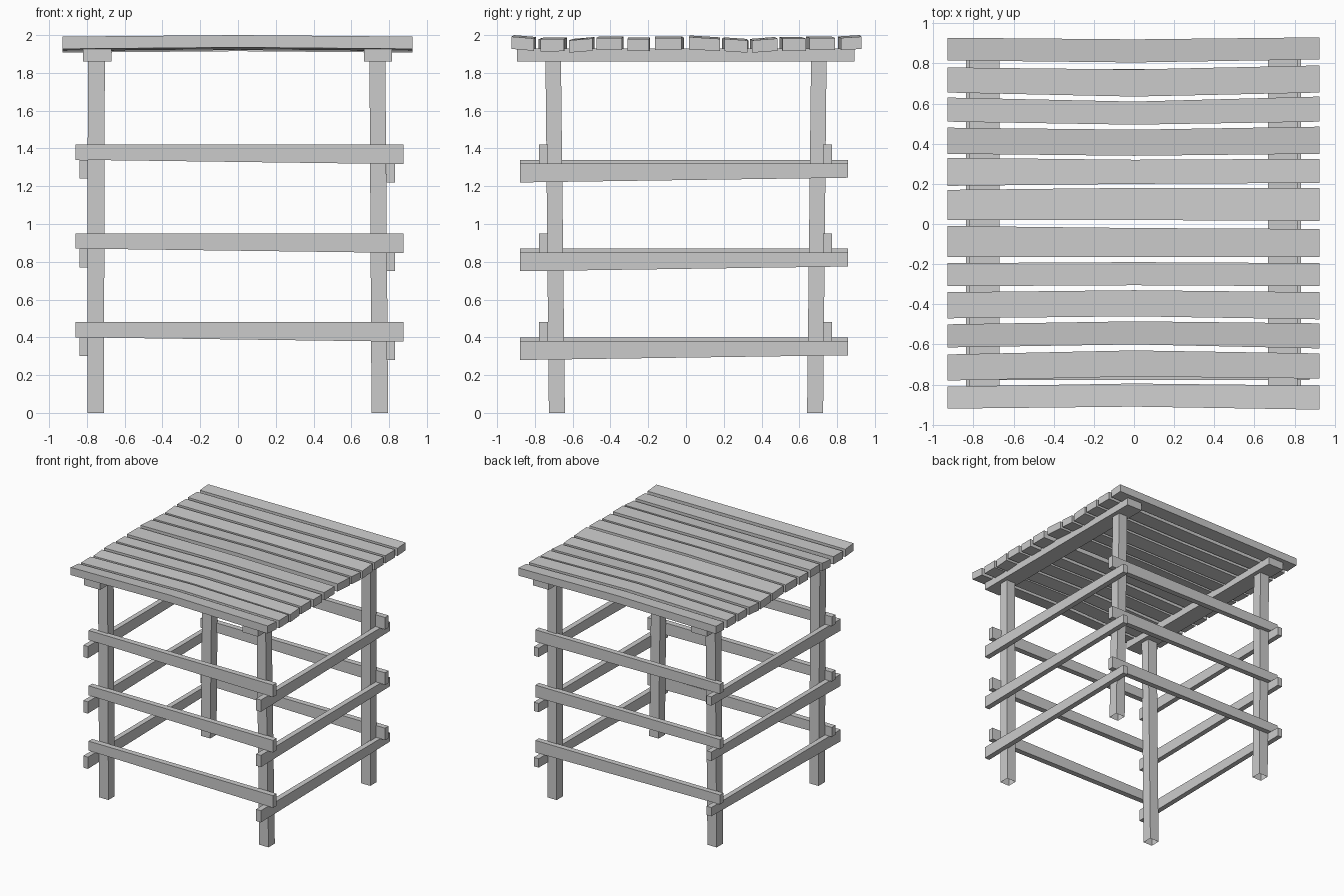
import bpy
import bmesh

if "Cube" in bpy.data.objects:
    bpy.data.objects.remove(bpy.data.objects["Cube"])


def loft(name, sections, open_start=False):
    """Skin a bar through four-point cross-sections."""
    bm = bmesh.new()
    rings = [[bm.verts.new(p) for p in s] for s in sections]
    for a, b in zip(rings, rings[1:]):
        for i in range(4):
            j = (i + 1) % 4
            bm.faces.new((a[i], a[j], b[j], b[i]))
    caps = [bm.faces.new(rings[-1])]
    start = bm.faces.new(rings[0])
    bmesh.ops.recalc_face_normals(bm, faces=bm.faces)
    if open_start:
        bmesh.ops.delete(bm, geom=[start], context='FACES_ONLY')
    mesh = bpy.data.meshes.new(name)
    bm.to_mesh(mesh)
    bm.free()
    obj = bpy.data.objects.new(name, mesh)
    bpy.context.collection.objects.link(obj)
    return obj


def rect_x(x, y0, y1, z0, z1):
    return [(x, y0, z0), (x, y1, z0), (x, y1, z1), (x, y0, z1)]


def rect_y(y, x0, x1, z0, z1):
    return [(x0, y, z0), (x1, y, z0), (x1, y, z1), (x0, y, z1)]


def rect_z(z, x0, x1, y0, y1):
    return [(x0, y0, z), (x1, y0, z), (x1, y1, z), (x0, y1, z)]


# Leaning corner posts: x range at the foot, x range at the top
posts = {"left": (-0.797, -0.71, -0.795, -0.705),
         "right": (0.707, 0.795, 0.696, 0.78)}
for side, (a, b, c, d) in posts.items():
    for end, s in (("front", -1), ("back", 1)):
        loft(f"{end}_{side}_post",
             [rect_z(0, a, b, s * 0.641, s * 0.726),
              rect_z(1.87, c, d, s * 0.662, s * 0.744)], open_start=True)

# Beams under the roof
for side, x0, x1 in (("left", -0.82, -0.67), ("right", 0.667, 0.815)):
    loft(f"{side}_roof_beam", [rect_y(-0.895, x0, x1, 1.86, 1.93),
                               rect_y(0.892, x0, x1, 1.86, 1.93)])

# Three levels of tapered rails
for n in range(3):
    top = 0.48 + 0.47 * n
    for end, y0, y1 in (("front", -0.778, -0.73), ("back", 0.725, 0.772)):
        loft(f"{end}_rail_{n + 1}",
             [rect_x(-0.86, y0, y1, top - 0.08, top),
              rect_x(0.875, y0, y1, top - 0.103, top)])
    for side, x0, x1, t in (("left", -0.838, -0.795, top - 0.08),
                            ("right", 0.785, 0.831, top - 0.10)):
        loft(f"{side}_rail_{n + 1}",
             [rect_y(-0.88, x0, x1, t - 0.10, t),
              rect_y(0.857, x0, x1, t - 0.075, t)])

# Warped roof planks: front edge y (left, middle, right), back edge y, edge heights
planks = [
    (-.92, -.91, -.925, -.81, -.795, -.805, 1.992, 1.982),
    (-.78, -.76, -.77, -.65, -.63, -.645, 1.978, 1.98),
    (-.615, -.60, -.62, -.50, -.485, -.495, 1.972, 1.982),
    (-.47, -.46, -.475, -.34, -.33, -.34, 1.985, 1.985),
    (-.31, -.305, -.31, -.195, -.19, -.195, 1.98, 1.98),
    (-.165, -.165, -.165, -.01, -.02, -.025, 1.985, 1.985),
    (.02, .02, .015, .17, .18, .18, 1.99, 1.98),
    (.19, .20, .205, .33, .32, .325, 1.98, 1.972),
    (.35, .34, .35, .48, .47, .485, 1.972, 1.982),
    (.51, .495, .51, .63, .61, .635, 1.982, 1.982),
    (.655, .635, .655, .78, .77, .79, 1.985, 1.985),
    (.815, .805, .82, .928, .92, .93, 1.985, 1.992),
]
for n, p in enumerate(planks):
    sections = []
    for i, (x, rise) in enumerate(((-0.93, 0), (0, 0.008), (0.925, 0))):
        f, b, zf, zb = p[i], p[3 + i], p[6] + rise, p[7] + rise
        sections.append([(x, f, zf - 0.065), (x, b, zb - 0.065),
                         (x, b, zb), (x, f, zf)])
    loft(f"roof_plank_{n + 1}", sections)
